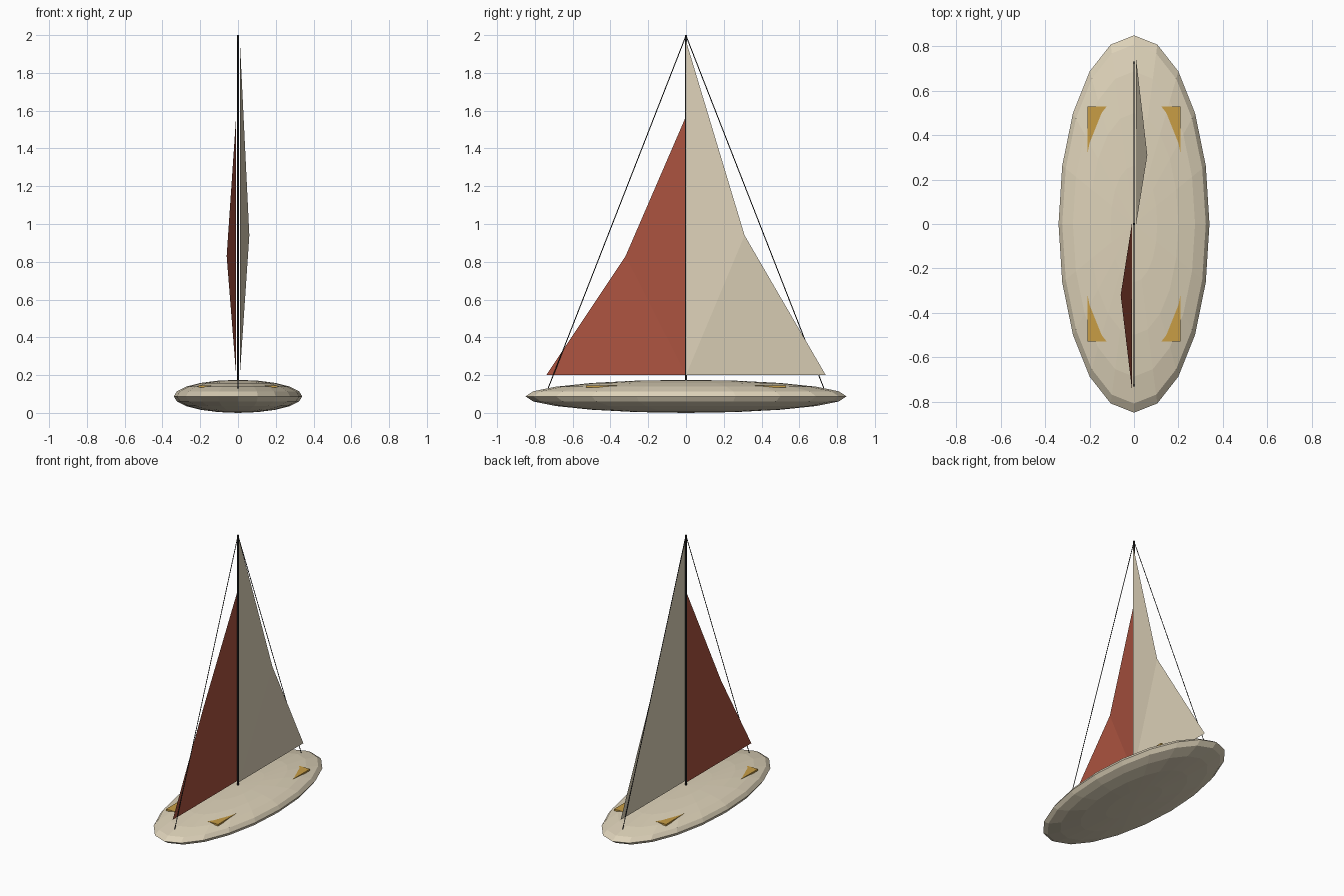
import bpy
from mathutils import Vector

if "Cube" in bpy.data.objects:
    bpy.data.objects.remove(bpy.data.objects["Cube"])


def material(name, rgb):
    m = bpy.data.materials.new(name)
    m.diffuse_color = (*rgb, 1)
    m.use_nodes = True
    m.node_tree.nodes["Principled BSDF"].inputs["Base Color"].default_value = m.diffuse_color
    return m


CREAM = material("cream", (0.72, 0.64, 0.48))
RED = material("red", (0.40, 0.085, 0.05))
GOLD = material("gold", (0.58, 0.34, 0.06))
DARK = material("dark", (0.02, 0.02, 0.02))


def finish(name, mat):
    ob = bpy.context.object
    ob.name = name
    ob.data.materials.append(mat)
    return ob


def rod(name, a, b, radius, sides):
    a, b = Vector(a), Vector(b)
    d = b - a
    bpy.ops.mesh.primitive_cylinder_add(
        vertices=sides, radius=radius, depth=d.length, location=(a + b) / 2,
        rotation=d.to_track_quat('Z', 'Y').to_euler())
    return finish(name, DARK)


def sail(name, side, top, belly, mat):
    # two triangles meeting on a crease that bulges sideways
    x = 0.01 * side
    verts = [(x, 0, 0.2), (x, 0, top), belly, (x, 0.74 * side, 0.2)]
    mesh = bpy.data.meshes.new(name)
    mesh.from_pydata(verts, [], [(0, 2, 1), (0, 3, 2)])
    mesh.materials.append(mat)
    ob = bpy.data.objects.new(name, mesh)
    bpy.context.collection.objects.link(ob)
    return ob


# Faceted hull: flattened sphere
bpy.ops.mesh.primitive_uv_sphere_add(segments=20, ring_count=10, radius=1,
                                     location=(0, 0, 0.0875))
hull = finish("hull", CREAM)
hull.scale = (0.34, 0.85, 0.0875)

# Deck plate whose four corners poke out of the hull
bpy.ops.mesh.primitive_cube_add(size=1, location=(0, 0, 0.140))
plate = finish("deck_plate", GOLD)
plate.scale = (0.42, 1.06, 0.012)

# Mast and the two stays
rod("mast", (0, 0, 0.13), (0, 0, 2.0), 0.006, 8)
for label, s in (("front", -1), ("rear", 1)):
    rod(label + "_stay", (0, 0.73 * s, 0.13), (0, 0, 1.997), 0.0025, 6)

# Sails
sail("main_sail", 1, 1.97, (0.06, 0.31, 0.94), CREAM)
sail("front_sail", -1, 1.57, (-0.06, -0.32, 0.83), RED)
